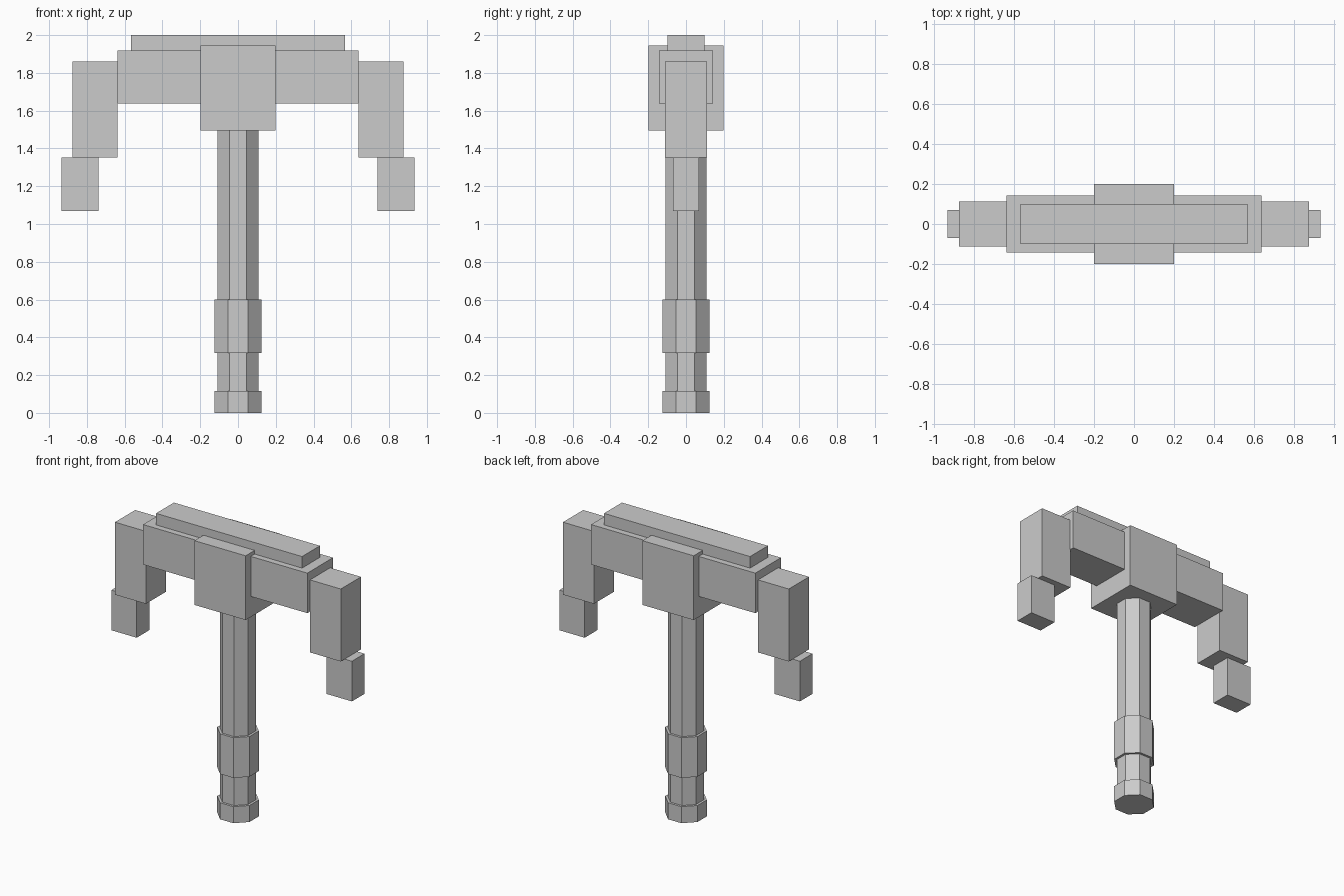
import bpy, math

if "Cube" in bpy.data.objects:
    bpy.data.objects.remove(bpy.data.objects["Cube"])

grey = bpy.data.materials.new("plain grey")
grey.diffuse_color = (0.6, 0.6, 0.6, 1)
grey.use_nodes = True
grey.node_tree.nodes["Principled BSDF"].inputs["Base Color"].default_value = grey.diffuse_color


def finish(obj, name):
    obj.name = name
    obj.data.materials.append(grey)
    return obj


def box(name, x0, x1, half_y, z0, z1):
    bpy.ops.mesh.primitive_cube_add(size=1, location=((x0 + x1) / 2, 0, (z0 + z1) / 2))
    obj = bpy.context.object
    obj.scale = (x1 - x0, 2 * half_y, z1 - z0)
    bpy.ops.object.transform_apply(location=False, rotation=False, scale=True)
    return finish(obj, name)


def octagon(name, half_width, z0, z1):
    # eight-sided bar with flats facing the axes
    bpy.ops.mesh.primitive_cylinder_add(
        vertices=8, radius=half_width / math.cos(math.pi / 8), depth=z1 - z0,
        location=(0, 0, (z0 + z1) / 2), rotation=(0, 0, math.pi / 8))
    bpy.ops.object.transform_apply(location=False, rotation=True, scale=False)
    return finish(bpy.context.object, name)


# Handle
octagon("shaft", 0.109, 0.05, 1.55)
octagon("grip_band", 0.125, 0.318, 0.6)
octagon("pommel", 0.125, 0.0, 0.116)

# Head
box("center_block", -0.199, 0.199, 0.199, 1.494, 1.945)
box("cross_beam", -0.638, 0.638, 0.142, 1.638, 1.919)
box("top_plate", -0.567, 0.567, 0.099, 1.915, 2.0)

# Downturned arms and tips on both sides
for side, s in (("left", -1), ("right", 1)):
    box(side + "_arm", *sorted((s * 0.637, s * 0.877)), 0.112, 1.351, 1.86)
    box(side + "_tip", *sorted((s * 0.738, s * 0.934)), 0.07, 1.07, 1.352)
